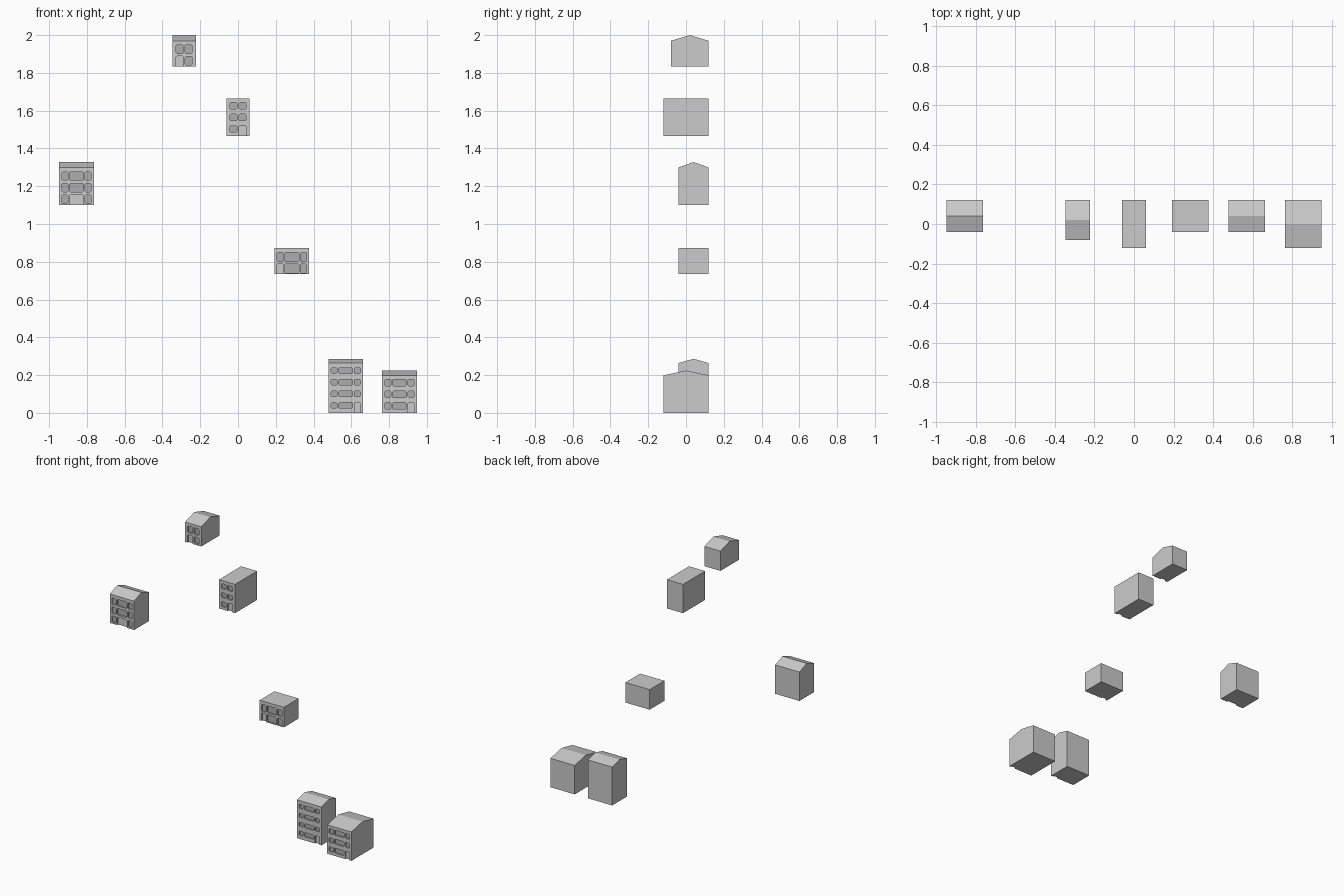
import bpy, bmesh

if "Cube" in bpy.data.objects:
    bpy.data.objects.remove(bpy.data.objects["Cube"])

FLOOR = 0.0615      # storey height
DEPTH = 0.01        # recess depth of windows and doors
CHAMFER = 0.005

glass = bpy.data.materials.new("glass")
glass.diffuse_color = (0.42, 0.42, 0.42, 1)
glass.use_nodes = True
glass.node_tree.nodes["Principled BSDF"].inputs["Base Color"].default_value = glass.diffuse_color


def make_object(name, bm):
    bmesh.ops.recalc_face_normals(bm, faces=bm.faces)
    mesh = bpy.data.meshes.new(name)
    bm.to_mesh(mesh)
    bm.free()
    obj = bpy.data.objects.new(name, mesh)
    bpy.context.collection.objects.link(obj)
    return obj


def add_prism(bm, points, offset):
    """Extrude a polygon along an offset vector."""
    face = bm.faces.new([bm.verts.new(p) for p in points])
    ext = bmesh.ops.extrude_face_region(bm, geom=[face])
    verts = [g for g in ext["geom"] if isinstance(g, bmesh.types.BMVert)]
    bmesh.ops.translate(bm, vec=offset, verts=verts)


def opening(x, w, z0, z1, y, door):
    """Outline with clipped corners; doors stay square at the bottom."""
    c, a, b = CHAMFER, x - w / 2, x + w / 2
    low = [(a, z0), (b, z0)] if door else [(a, z0 + c), (a + c, z0), (b - c, z0), (b, z0 + c)]
    top = [(b, z1 - c), (b - c, z1), (a + c, z1), (a, z1 - c)]
    return [(px, y, pz) for px, pz in low + top]


# Column layouts: (offset from centre, opening width)
TWO = [(-0.024, 0.037), (0.024, 0.037)]
THREE = [(-0.0615, 0.032), (0, 0.074), (0.0615, 0.032)]


def house(name, x, z, floors, wall_h, rise, y0, cols, door_col, win_lo, win_hi):
    half = 0.0615 if len(cols) == 2 else 0.0922
    y1 = 0.12
    # body with gable or flat roof, ridge along x
    profile = [(y0, z), (y1, z), (y1, z + wall_h)]
    if rise:
        profile.append(((y0 + y1) / 2, z + wall_h + rise))
    profile.append((y0, z + wall_h))
    bm = bmesh.new()
    add_prism(bm, [(x - half, py, pz) for py, pz in profile], (2 * half, 0, 0))
    body = make_object(name, bm)

    # recesses and window panes
    cut, panes = bmesh.new(), bmesh.new()
    for f in range(floors):
        base = z + f * FLOOR
        for i, (dx, w) in enumerate(cols):
            door = f == 0 and i == door_col
            lo = base - 0.02 if door else base + win_lo
            hi = base + (0.055 if door else win_hi)
            add_prism(cut, opening(x + dx, w, lo, hi, y0 - 0.02, door), (0, 0.02 + DEPTH, 0))
            if not door:
                pts = opening(x + dx, w, lo, hi, y0 + DEPTH - 0.0006, False)
                panes.faces.new([panes.verts.new(p) for p in pts])
    cutter = make_object(name + "_cutter", cut)
    cutter.hide_render = True
    mod = body.modifiers.new("openings", 'BOOLEAN')
    mod.operation = 'DIFFERENCE'
    mod.solver = 'EXACT'
    mod.object = cutter

    # bake the recesses and drop the cutter
    deps = bpy.context.evaluated_depsgraph_get()
    mesh = bpy.data.meshes.new_from_object(body.evaluated_get(deps))
    body.modifiers.clear()
    body.data = mesh
    bpy.data.objects.remove(cutter)

    # panes face the front
    for face in panes.faces:
        face.normal_update()
        if face.normal.y > 0:
            face.normal_flip()
    pm = bpy.data.meshes.new(name + "_window_panes")
    panes.to_mesh(pm)
    panes.free()
    pm.materials.append(glass)
    bpy.context.collection.objects.link(bpy.data.objects.new(name + "_window_panes", pm))


house("wide_gabled_house", -0.855, 1.10, 3, 0.199, 0.029, -0.04, THREE, 1, 0.009, 0.053)
house("narrow_gabled_house", -0.285, 1.834, 2, 0.136, 0.03, -0.08, TWO, 0, 0.008, 0.053)
house("narrow_flat_house", 0, 1.467, 3, 0.198, 0, -0.12, TWO, 1, 0.019, 0.053)
house("low_flat_house", 0.285, 0.735, 2, 0.138, 0, -0.04, THREE, 0, 0.005, 0.053)
house("tall_gabled_house", 0.57, 0, 4, 0.264, 0.022, -0.04, THREE, 2, 0.025, 0.054)
house("deep_gabled_house", 0.855, 0, 3, 0.199, 0.025, -0.12, THREE, 2, 0.02, 0.054)
